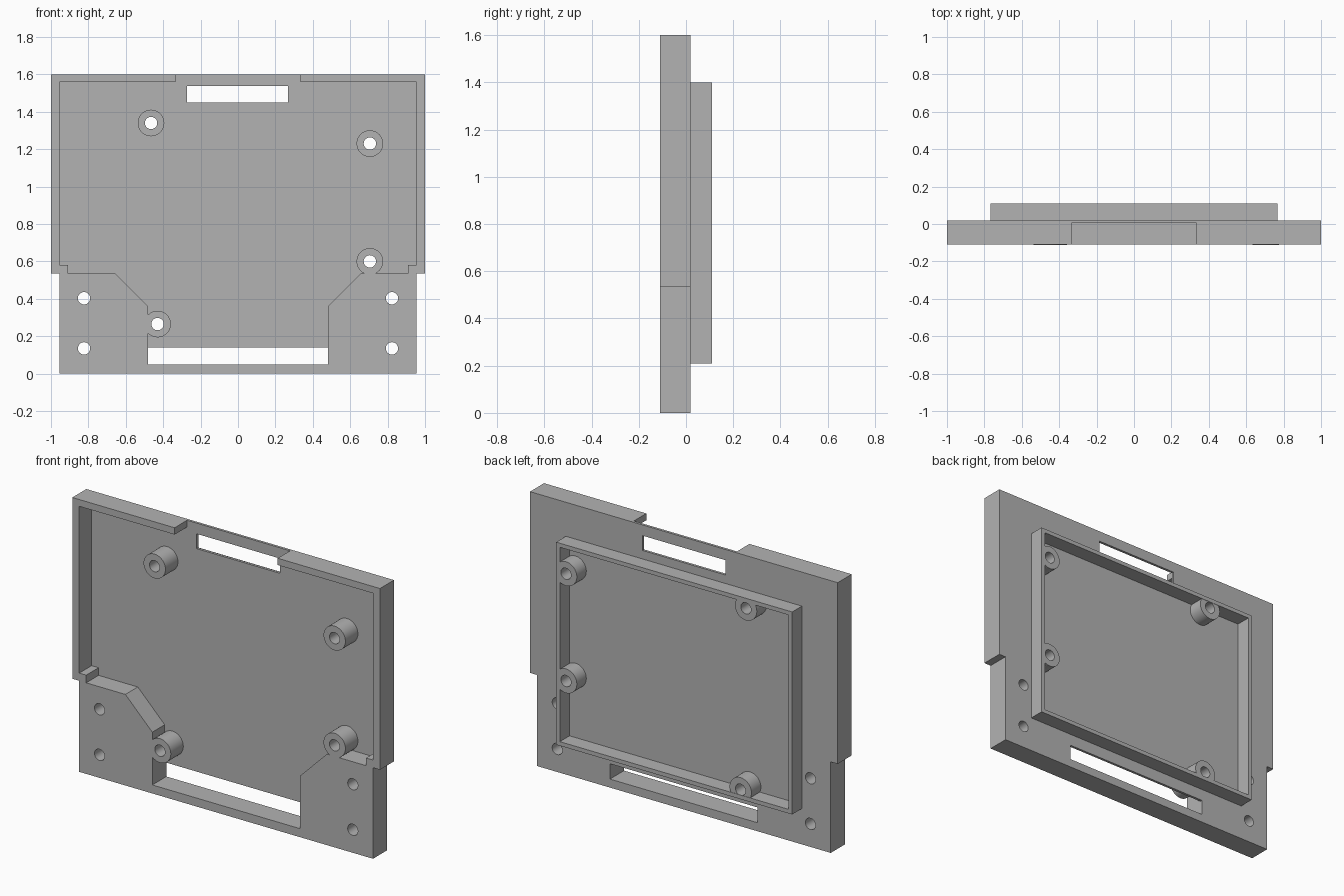
import bpy, bmesh, math
from mathutils import Matrix

default = bpy.data.objects.get("Cube")
if default:
    bpy.data.objects.remove(default)

grey = bpy.data.materials.new("plain grey")
grey.use_nodes = True
colour = (0.45, 0.45, 0.45, 1)
grey.diffuse_color = colour
grey.node_tree.nodes["Principled BSDF"].inputs["Base Color"].default_value = colour

FRONT, FLOOR, BACK, RIM = -0.11, 0.005, 0.02, 0.11
BOSSES = [(-0.465, 1.34), (0.705, 1.23), (0.705, 0.6), (-0.43, 0.265)]
SCREWS = [(s * 0.823, z) for s in (-1, 1) for z in (0.135, 0.403)]


def finish(name, bm):
    bmesh.ops.recalc_face_normals(bm, faces=bm.faces)
    mesh = bpy.data.meshes.new(name)
    bm.to_mesh(mesh)
    bm.free()
    mesh.materials.append(grey)
    obj = bpy.data.objects.new(name, mesh)
    bpy.context.collection.objects.link(obj)
    return obj


def prism(name, outline, y0, y1):
    """Extrude an x-z outline from y0 to y1."""
    bm = bmesh.new()
    face = bm.faces.new([bm.verts.new((x, y0, z)) for x, z in outline])
    extruded = bmesh.ops.extrude_face_region(bm, geom=[face])["geom"]
    bmesh.ops.translate(bm, vec=(0, y1 - y0, 0),
                        verts=[v for v in extruded if isinstance(v, bmesh.types.BMVert)])
    return finish(name, bm)


def box(name, x0, x1, z0, z1, y0, y1):
    return prism(name, [(x0, z0), (x1, z0), (x1, z1), (x0, z1)], y0, y1)


def rods(name, centres, radius, y0, y1):
    """Cylinders along y at the given x-z centres."""
    bm = bmesh.new()
    for x, z in centres:
        place = Matrix.Translation((x, (y0 + y1) / 2, z)) @ Matrix.Rotation(math.pi / 2, 4, "X")
        bmesh.ops.create_cone(bm, cap_ends=True, segments=40, radius1=radius,
                              radius2=radius, depth=y1 - y0, matrix=place)
    return finish(name, bm)


def mirrored(half):
    return half + [(-x, z) for x, z in reversed(half)]


def combine(target, tool, operation="DIFFERENCE"):
    mod = target.modifiers.new(operation.lower(), "BOOLEAN")
    mod.operation, mod.solver, mod.object = operation, "EXACT", tool
    tool.hide_render = True
    tool.hide_set(True)
    tool.display_type = "WIRE"


# Tray body: wide upper shell, narrower foot
body = prism("tray_body", mirrored([(0.955, 0), (0.955, 0.535), (1, 0.535), (1, 1.6)]), FRONT, BACK)

# Front recess with stepped lower corners and an open notch at the top
recess = mirrored([(0.48, 0.05), (0.48, 0.36), (0.655, 0.535), (0.91, 0.535), (0.91, 0.58),
                   (0.955, 0.58), (0.955, 1.56), (0.335, 1.56), (0.335, 1.7)])
combine(body, prism("recess_cutter", recess, -0.3, FLOOR))

# Slots through the floor, and screw and boss holes
combine(body, box("upper_slot_cutter", -0.272, 0.268, 1.45, 1.537, -0.3, 0.3))
combine(body, box("lower_slot_cutter", -0.48, 0.48, 0.05, 0.14, -0.3, 0.3))
combine(body, rods("screw_hole_cutter", SCREWS, 0.033, -0.3, 0.3))
drill = rods("boss_hole_cutter", BOSSES, 0.033, -0.3, 0.3)
combine(body, drill)

# Raised frame on the back
frame = box("back_frame", -0.767, 0.767, 0.21, 1.4, BACK - 0.005, RIM)
combine(frame, box("frame_cutter", -0.743, 0.743, 0.234, 1.376, -0.3, 0.3))

# Hollow bosses on both sides, the back ones trimmed by the frame
front_bosses = rods("front_bosses", BOSSES, 0.071, FRONT - 0.001, FLOOR + 0.005)
combine(front_bosses, drill)
back_bosses = rods("back_bosses", BOSSES, 0.071, BACK - 0.005, RIM - 0.002)
combine(back_bosses, box("boss_trim", -0.76, 0.76, 0.217, 1.393, -0.3, 0.3), "INTERSECT")
combine(back_bosses, drill)

# Apply the cuts, then smooth only the round walls
bpy.context.view_layer.update()
graph = bpy.context.evaluated_depsgraph_get()
parts = (body, frame, front_bosses, back_bosses)
results = [bpy.data.meshes.new_from_object(p.evaluated_get(graph)) for p in parts]
for part, mesh in zip(parts, results):
    part.modifiers.clear()
    part.data = mesh
for obj in list(bpy.context.collection.objects):
    if obj.hide_render and obj.display_type == "WIRE":
        bpy.data.objects.remove(obj)
bpy.ops.object.select_all(action="DESELECT")
for part in parts:
    part.select_set(True)
bpy.context.view_layer.objects.active = body
bpy.ops.object.shade_smooth_by_angle(angle=math.radians(30))
